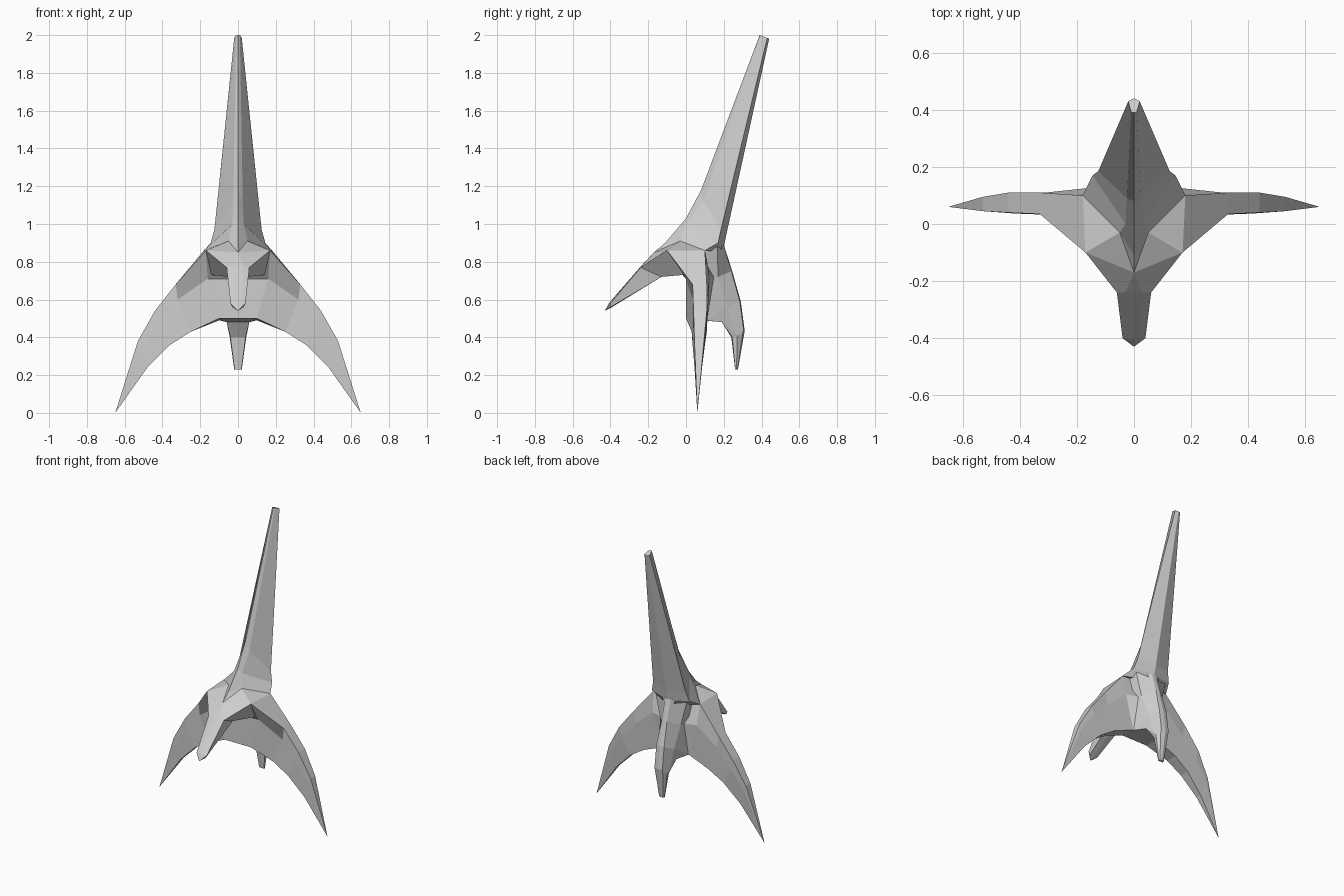
import bpy, bmesh

grey = bpy.data.materials.new("light_grey")
grey.diffuse_color = (0.62, 0.62, 0.62, 1)


def loft(name, rings, closed=False, caps=()):
    """Skin right-hand half sections, with a mirrored copy on the left."""
    bm = bmesh.new()
    verts = {}

    def vert(p):
        p = tuple(round(c, 4) + 0.0 for c in p)
        if p not in verts:
            verts[p] = bm.verts.new(p)
        return verts[p]

    def face(points):
        vs = list(dict.fromkeys(vert(p) for p in points))
        if len(vs) > 2 and not bm.faces.get(vs):
            bm.faces.new(vs)

    for s in (1, -1):
        halves = [[(s * x, y, z) for x, y, z in r] for r in rings]
        for a, b in zip(halves, halves[1:]):
            n = len(a)
            for i in range(n if closed else n - 1):
                j = (i + 1) % n
                face((a[i], a[j], b[j], b[i]))
        for c in caps:
            face(halves[c])
    bmesh.ops.recalc_face_normals(bm, faces=bm.faces[:])
    me = bpy.data.meshes.new(name)
    bm.to_mesh(me)
    bm.free()
    me.materials.append(grey)
    ob = bpy.data.objects.new(name, me)
    bpy.context.collection.objects.link(ob)


# Tall raked spike: front ridge, ridge side, wide edge, back ridge
loft("tall_spike", [
    [(0, .39, 2), (.01, .392, 2), (.02, .43, 1.985), (0, .44, 1.98)],
    [(0, .08, 1.18), (.025, .09, 1.12), (.125, .185, .97), (0, .215, .95)],
    [(0, 0, 1.03), (.03, 0, 1.0), (.145, .17, .9), (0, .2, .88)],
    [(0, -.11, .9), (.05, -.03, .91), (.18, .1, .86), (0, .2, .85)],
], caps=(0, 3))

# Hood over the body, narrowing to the front prong
TIP = (0, -.43, .54)
loft("hood_and_front_prong", [
    [(0, 0, .9), (.05, -.03, .91), (.18, .1, .86), (.15, .06, .72), (0, .06, .72)],
    [(0, -.11, .9), (.05, -.03, .91), (.17, -.1, .86), (.14, -.02, .73), (0, -.02, .73)],
    [(0, -.17, .85), (0, -.17, .85), (.17, -.1, .86), (.14, -.02, .73), (0, -.02, .73)],
    [(0, -.24, .775), (.03, -.24, .774), (.06, -.24, .77), (.05, -.13, .72), (0, -.13, .72)],
    [(0, -.405, .585), (.02, -.404, .583), (.04, -.4, .58), (.03, -.4, .56), (0, -.4, .555)],
    [TIP] * 5,
], caps=(0,))

# Arched wings: front top, back top, back ridge, back bottom, front bottom, front ledge
loft("arched_wings", [
    [(0, -.1, .82), (0, .1, .87), (0, .17, .72), (0, .19, .48), (0, 0, .5), (0, 0, .71)],
    [(.17, -.1, .86), (.18, .1, .86), (.17, .125, .72), (.1, .11, .49), (.1, 0, .5), (.16, 0, .71)],
    [(.33, .035, .68), (.33, .11, .68), (.31, .11, .6), (.25, .11, .43), (.25, .03, .43), (.32, .035, .6)],
    [(.44, .04, .54), (.44, .11, .54), (.42, .11, .48), (.36, .1, .36), (.36, .035, .36), (.42, .037, .47)],
    [(.53, .045, .38), (.53, .095, .38), (.52, .095, .34), (.48, .085, .24), (.48, .045, .24), (.52, .045, .33)],
    [(.65, .06, 0)] * 6,
], closed=True)

# Curved rear prong: back centre, back edge, flank, front edge, front centre
loft("rear_prong", [
    [(0, .2, .89), (.02, .2, .89), (.12, .165, .88), (.12, .1, .86), (0, .1, .86)],
    [(0, .245, .75), (.02, .24, .75), (.08, .17, .72), (.1, .1, .7), (0, .1, .7)],
    [(0, .29, .59), (.03, .285, .59), (.06, .22, .56), (.1, .1, .49), (0, .1, .49)],
    [(0, .31, .44), (.03, .305, .44), (.05, .25, .43), (.06, .19, .48), (0, .19, .48)],
    [(0, .31, .43), (.03, .3, .42), (.045, .27, .41), (.04, .245, .4), (0, .24, .4)],
    [(0, .275, .23), (.015, .273, .23), (.02, .268, .23), (.018, .26, .23), (0, .26, .23)],
], caps=(0, 5))
